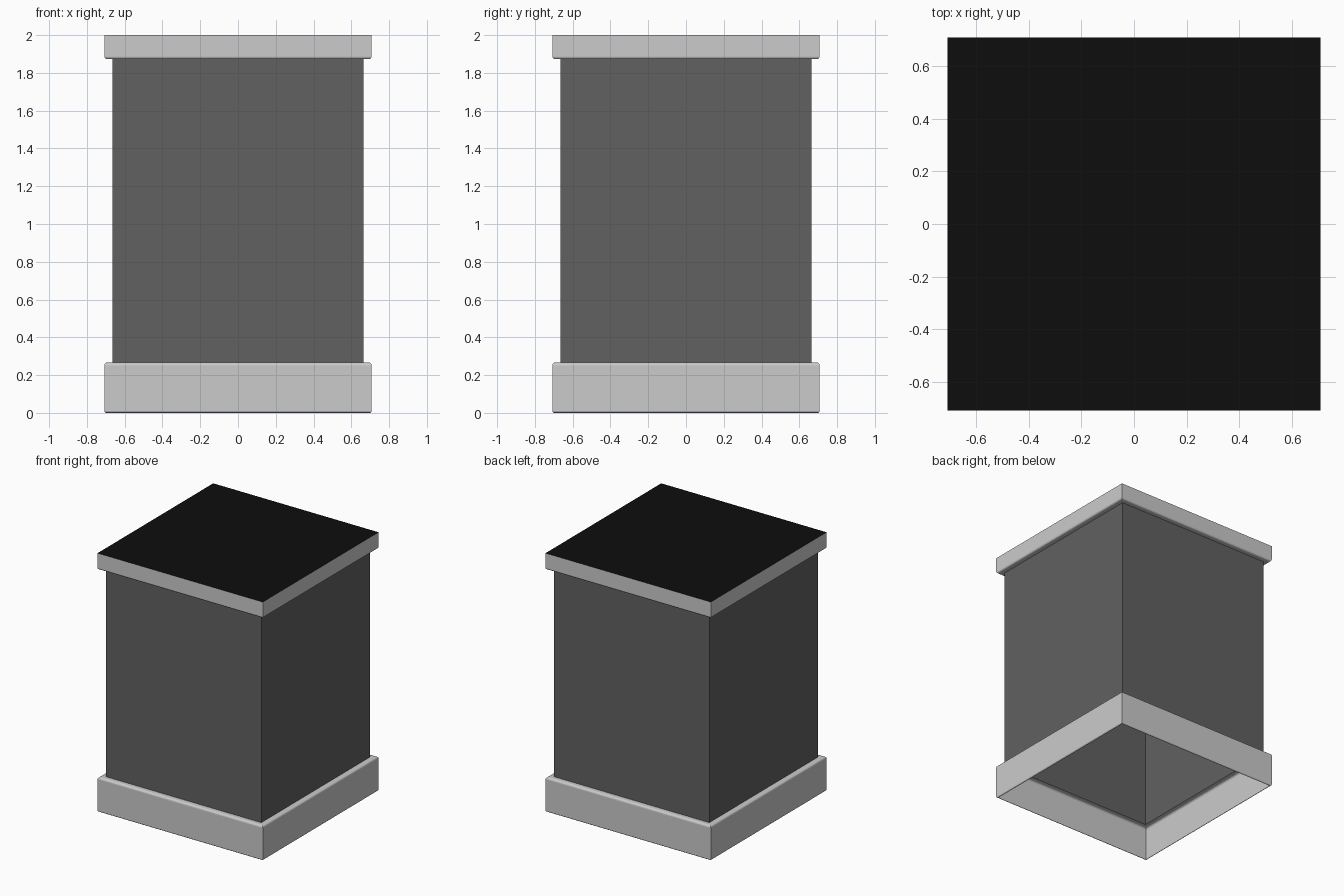
import bpy, bmesh
from math import sin, cos, pi

if "Cube" in bpy.data.objects:
    bpy.data.objects.remove(bpy.data.objects["Cube"])


def material(name, value):
    m = bpy.data.materials.new(name)
    m.diffuse_color = (value, value, value, 1)
    m.use_nodes = True
    m.node_tree.nodes["Principled BSDF"].inputs["Base Color"].default_value = m.diffuse_color
    return m


def square_shell(name, profile, mat=None, cap=False):
    """Sweep a (half width, z) profile around a square, open unless capped."""
    bm = bmesh.new()
    rings = [[bm.verts.new((sx * r, sy * r, z))
              for sx, sy in ((-1, -1), (1, -1), (1, 1), (-1, 1))]
             for r, z in profile]
    for low, high in zip(rings, rings[1:]):
        for i in range(4):
            j = (i + 1) % 4
            bm.faces.new((low[i], low[j], high[j], high[i]))
    if cap:
        bm.faces.new(rings[-1])
    mesh = bpy.data.meshes.new(name)
    bm.to_mesh(mesh)
    bm.free()
    if mat:
        mesh.materials.append(mat)
    obj = bpy.data.objects.new(name, mesh)
    bpy.context.collection.objects.link(obj)
    return obj


def rounded(width, z, radius, up, steps=4):
    """Quarter-round from the outer wall to a ledge at height z."""
    return [(width - radius + radius * cos(a), z + up * radius * (sin(a) - 1))
            for a in (i * pi / 2 / steps for i in range(steps + 1))]


dark = material("dark_panel", 0.119)
black = material("black_top", 0.004)
OUT, BODY = 0.707, 0.665
LEDGE, RIM = 0.267, 1.873

# Hollow plinth: small rounded lip, outer wall, rounded top ledge
square_shell("base_trim", rounded(OUT, 0, 0.01, -1)[::-1]
             + rounded(OUT, LEDGE, 0.016, 1) + [(BODY, LEDGE)])
# Plain dark walls
square_shell("body", [(BODY, LEDGE), (BODY, RIM)], dark)
# Top band with rounded underside
square_shell("top_trim", [(BODY, RIM)] + rounded(OUT, RIM, 0.014, -1)[::-1]
             + [(OUT, 2)])
# Flat black lid
square_shell("top_panel", [(OUT, 2)], black, cap=True)
